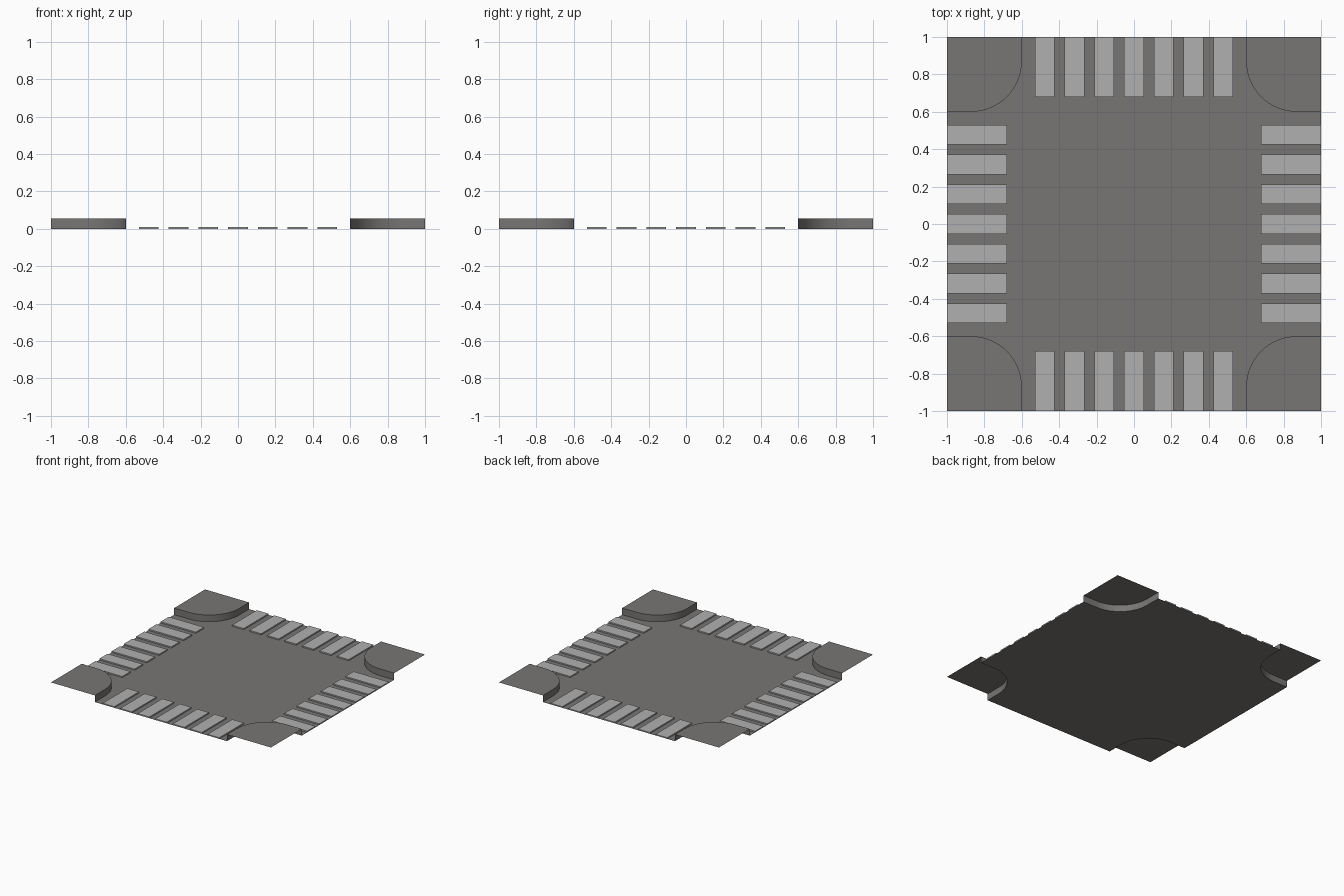
import bpy, bmesh, math

if "Cube" in bpy.data.objects:
    bpy.data.objects.remove(bpy.data.objects["Cube"])

H = 0.055      # kerb height
E = 0.6        # inner edge of the corner pavement
R = 0.27       # kerb corner radius
STRIPE_Z = 0.01


def material(name, rgb):
    m = bpy.data.materials.new(name)
    m.diffuse_color = (*rgb, 1)
    m.use_nodes = True
    m.node_tree.nodes["Principled BSDF"].inputs["Base Color"].default_value = m.diffuse_color
    return m


asphalt = material("warm grey asphalt", (0.19, 0.182, 0.175))
paint = material("light grey paint", (0.434, 0.434, 0.434))


def make(name, bm, mat):
    me = bpy.data.meshes.new(name)
    bm.to_mesh(me)
    bm.free()
    me.materials.append(mat)
    ob = bpy.data.objects.new(name, me)
    bpy.context.collection.objects.link(ob)
    return ob


def rot(p, k):
    # quarter turns about z
    x, y = p
    for _ in range(k):
        x, y = -y, x
    return x, y


# kerb line of the +x +y corner, from the right side round to the back side
c = E + R
kerb = [(1, E)]
for i in range(17):
    a = math.radians(270 - 90 * i / 16)
    kerb.append((c + R * math.cos(a), c + R * math.sin(a)))
kerb.append((E, 1))

# road sheet: a cross with rounded inner corners
bm = bmesh.new()
outline = [rot(p, k) for k in range(4) for p in kerb]
f = bm.faces.new([bm.verts.new((x, y, 0)) for x, y in outline])
bmesh.ops.triangulate(bm, faces=[f])
make("road", bm, asphalt)

# raised pavement corners: top sheet and kerb wall
for k in range(4):
    bm = bmesh.new()
    pts = [rot(p, k) for p in kerb]
    top = [bm.verts.new((x, y, H)) for x, y in pts]
    low = [bm.verts.new((x, y, 0)) for x, y in pts]
    tip = bm.verts.new((*rot((1, 1), k), H))
    bm.faces.new([tip] + top[::-1])
    for i in range(len(pts) - 1):
        bm.faces.new((top[i], top[i + 1], low[i + 1], low[i]))
    bmesh.ops.recalc_face_normals(bm, faces=bm.faces)
    if max(bm.faces, key=lambda q: q.calc_area()).normal.z < 0:
        bmesh.ops.reverse_faces(bm, faces=bm.faces)
    ob = make(f"pavement_corner_{k + 1}", bm, asphalt)
    bpy.context.view_layer.objects.active = ob
    ob.select_set(True)
    bpy.ops.object.shade_smooth_by_angle(angle=math.radians(30))
    ob.select_set(False)

# zebra crossings: seven thin raised stripes on each side, open underneath
for k in range(4):
    bm = bmesh.new()
    for i in range(-3, 4):
        m, w = i * 0.159, 0.053
        pts = [rot(p, k) for p in
               ((0.68, m - w), (1, m - w), (1, m + w), (0.68, m + w))]
        top = [bm.verts.new((x, y, STRIPE_Z)) for x, y in pts]
        low = [bm.verts.new((x, y, 0)) for x, y in pts]
        bm.faces.new(top)
        for j in range(4):
            n = (j + 1) % 4
            bm.faces.new((low[j], low[n], top[n], top[j]))
    make(f"crossing_stripes_{k + 1}", bm, paint)
